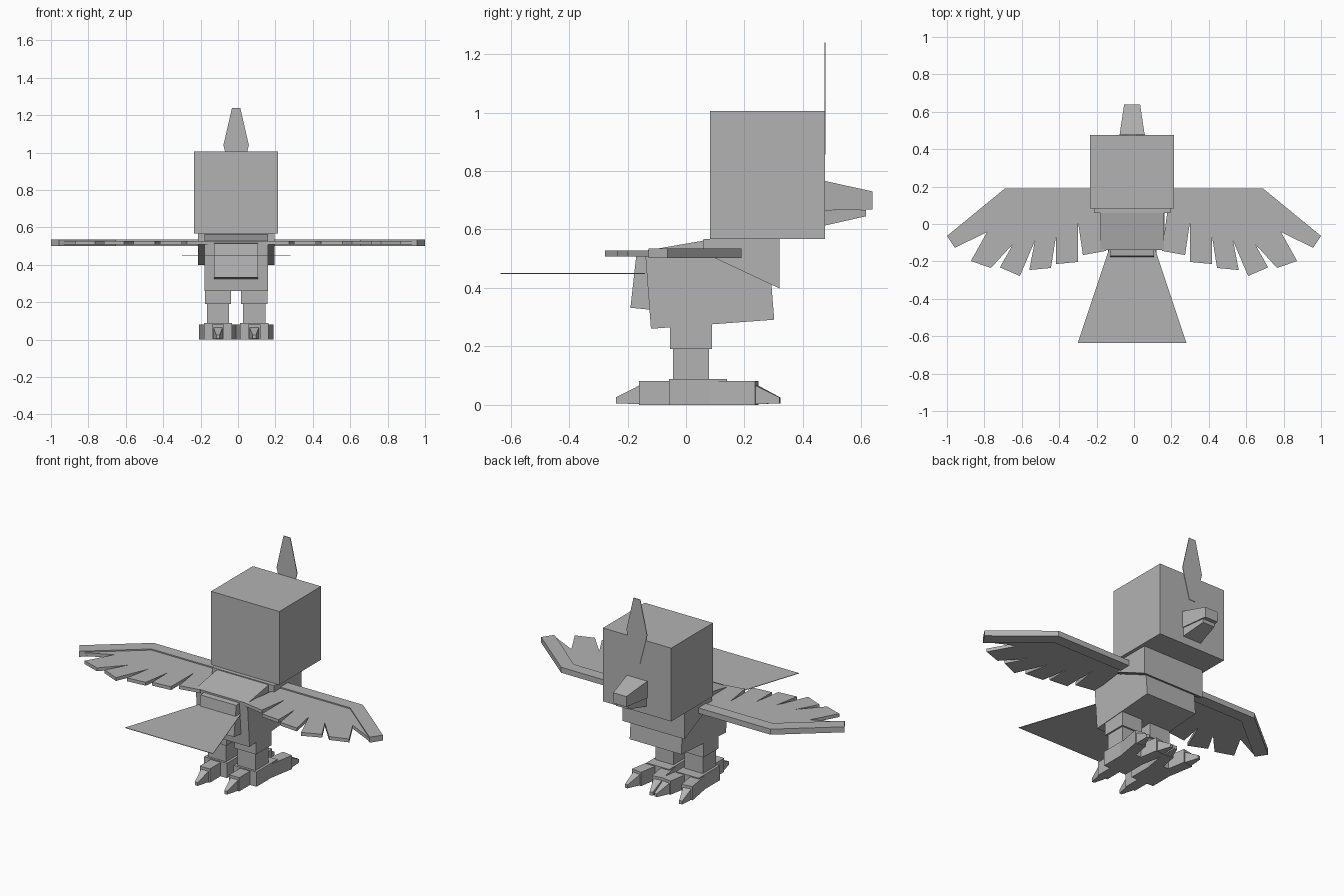
import bpy, bmesh, math
from mathutils import Matrix, Vector

if "Cube" in bpy.data.objects:
    bpy.data.objects.remove(bpy.data.objects["Cube"])

GREY = (0.45, 0.45, 0.45, 1)
mat = bpy.data.materials.new("plain_grey")
mat.use_nodes = True
mat.diffuse_color = GREY
mat.node_tree.nodes["Principled BSDF"].inputs["Base Color"].default_value = GREY

MID = -0.01  # centre line of the torso


def finish(name, bm):
    bmesh.ops.recalc_face_normals(bm, faces=bm.faces)
    mesh = bpy.data.meshes.new(name)
    bm.to_mesh(mesh)
    bm.free()
    mesh.materials.append(mat)
    obj = bpy.data.objects.new(name, mesh)
    bpy.context.collection.objects.link(obj)
    return obj


def extrude(name, points, direction):
    """Extrude a closed outline along a direction."""
    bm = bmesh.new()
    face = bm.faces.new([bm.verts.new(p) for p in points])
    new = bmesh.ops.extrude_face_region(bm, geom=[face])["geom"]
    bmesh.ops.translate(bm, vec=direction, verts=[v for v in new if isinstance(v, bmesh.types.BMVert)])
    return finish(name, bm)


def side_profile(name, half, outline, x=MID):
    return extrude(name, [(x - half, y, z) for y, z in outline], (2 * half, 0, 0))


def box(name, x, half, y0, y1, z0, z1):
    return side_profile(name, half, [(y0, z0), (y1, z0), (y1, z1), (y0, z1)], x)


def taper(name, half0, y0, low0, high0, half1, y1, low1, high1, matrix):
    """Block running along y whose end sections differ."""
    bm = bmesh.new()
    rings = []
    for h, y, lo, hi in ((half0, y0, low0, high0), (half1, y1, low1, high1)):
        rings.append([bm.verts.new(matrix @ Vector(p)) for p in
                      ((-h, y, lo), (h, y, lo), (h, y, hi), (-h, y, hi))])
    a, b = rings
    bm.faces.new(a)
    bm.faces.new(b)
    for i in range(4):
        j = (i + 1) % 4
        bm.faces.new((a[i], a[j], b[j], b[i]))
    return finish(name, bm)


# Head, beak and crest
box("head", MID, 0.225, 0.082, 0.475, 0.568, 1.005)
centre = Matrix.Translation((MID, 0, 0))
taper("upper_beak", 0.068, 0.47, 0.665, 0.767, 0.043, 0.638, 0.668, 0.73, centre)
taper("lower_beak", 0.062, 0.47, 0.612, 0.665, 0.04, 0.616, 0.645, 0.667, centre)
crest = [(0.022, 1.24), (0.068, 1.04), (0.02, 0.856)]
outline = crest + [(-x, z) for x, z in reversed(crest)]
extrude("crest", [(MID + x, 0.474, z) for x, z in outline], (0, 0.004, 0))

# Torso, chest and rump
side_profile("torso", 0.17, [(-0.14, 0.527), (0.085, 0.566), (0.28, 0.56), (0.302, 0.291), (-0.12, 0.26)])
side_profile("chest", 0.205, [(0.06, 0.567), (0.32, 0.567), (0.32, 0.398), (0.06, 0.52)])
side_profile("rump", 0.117, [(-0.17, 0.513), (-0.1, 0.52), (-0.1, 0.323), (-0.19, 0.332)])

# Flat fan tail
extrude("tail", [(MID - 0.125, -0.14, 0.447), (MID + 0.125, -0.14, 0.447),
                 (MID + 0.29, -0.635, 0.447), (MID - 0.29, -0.635, 0.447)], (0, 0, 0.003))

# Wings: thin feather sheet below a thicker leading arm
feathers = [(0.1, 0.17), (0.68, 0.17), (0.99, -0.064), (0.955, -0.126), (0.786, -0.043),
            (0.872, -0.198), (0.765, -0.235), (0.647, -0.107), (0.717, -0.232), (0.61, -0.278),
            (0.53, -0.09), (0.56, -0.246), (0.444, -0.235), (0.417, -0.064), (0.417, -0.214),
            (0.3, -0.203), (0.3, 0.016), (0.273, -0.166), (0.15, -0.144), (0.18, 0.08), (0.1, 0.08)]
arm = [(0.1, 0.19), (0.69, 0.19), (1, -0.064), (0.957, -0.128), (0.655, 0.12), (0.1, 0.12)]
for side, label in ((1, "left"), (-1, "right")):
    extrude(label + "_feathers", [(side * x, y, 0.508) for x, y in feathers], (0, 0, 0.02))
    extrude(label + "_wing_arm", [(side * x, y, 0.502) for x, y in arm], (0, 0, 0.033))

# Legs and feet
for side, label in ((1, "left"), (-1, "right")):
    x = MID + side * 0.097
    box(label + "_thigh", x, 0.07, -0.055, 0.089, 0.19, 0.3)
    box(label + "_shin", x, 0.06, -0.045, 0.079, 0.08, 0.19)
    box(label + "_foot", x, 0.075, -0.058, 0.14, 0, 0.088)
    # Two splayed front toes and one back toe, each ending in a claw
    for toe, angle, shift, y, length in (("inner", 0.17 * side, -0.038 * side, 0.06, 0.185),
                                         ("outer", -0.17 * side, 0.038 * side, 0.06, 0.185),
                                         ("back", math.pi, 0, 0, 0.16)):
        m = Matrix.Translation((x + shift, y, 0)) @ Matrix.Rotation(angle, 4, "Z")
        taper(f"{label}_{toe}_toe", 0.033, 0, 0, 0.082, 0.033, length, 0, 0.082, m)
        taper(f"{label}_{toe}_claw", 0.025, length, 0.002, 0.066, 0.009, length + 0.08, 0.005, 0.025, m)
